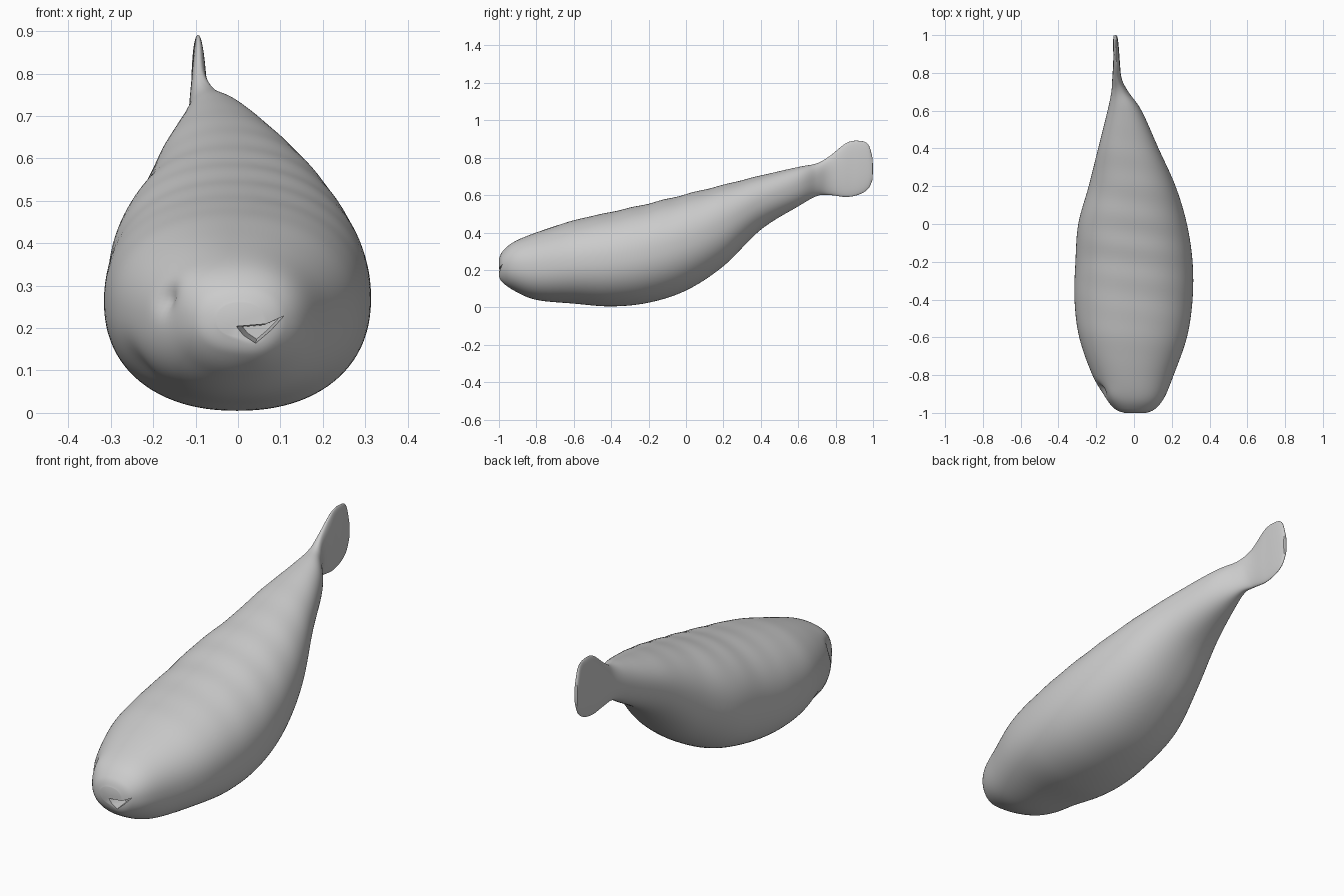
import bpy, bmesh, math
from mathutils import Vector

default = bpy.data.objects.get("Cube")
if default:
    bpy.data.objects.remove(default, do_unlink=True)

grey = bpy.data.materials.new("plain grey")
grey.use_nodes = True
colour = (0.6, 0.6, 0.6, 1)
grey.diffuse_color = colour
grey.node_tree.nodes["Principled BSDF"].inputs["Base Color"].default_value = colour

SIDES, STEPS = 96, 8

# Body outline: y, right edge x, left edge x, underside z, back z
stations = [
    (-1, -.05, .06, .18, .26),
    (-.98, -.1, .11, .14, .3),
    (-.92, -.15, .16, .09, .35),
    (-.8, -.22, .21, .04, .4),
    (-.6, -.29, .28, .02, .465),
    (-.4, -.315, .31, .005, .51),
    (-.2, -.31, .31, .025, .555),
    (0, -.295, .28, .09, .605),
    (.2, -.24, .22, .22, .655),
    (.4, -.19, .13, .415, .705),
    (.6, -.14, .04, .54, .75),
    (.7, -.12, -.03, .595, .77),
    (.77, -.115, -.065, .6, .81),
    (.86, -.11, -.075, .59, .88),
    (.93, -.11, -.08, .605, .89),
    (.975, -.11, -.085, .635, .87),
    (.997, -.108, -.09, .68, .8),
]


def smooth_curve(points, steps):
    """Catmull-Rom samples through a list of tuples."""
    pts = [points[0]] + points + [points[-1]]
    out = []
    for a, b, c, d in zip(pts, pts[1:], pts[2:], pts[3:]):
        for k in range(steps):
            t = k / steps
            out.append([q + t / 2 * (r - p + t * (2 * p - 5 * q + 4 * r - s
                        + t * (3 * (q - r) + s - p)))
                        for p, q, r, s in zip(a, b, c, d)])
    return out + [list(points[-1])]


def soft_power(v, n=2.2):
    return math.copysign(abs(v) ** (2 / n), v)


def ring(bm, y, x0, x1, z0, z1):
    """Rounded cross-section, slightly fuller than an ellipse."""
    verts = []
    for k in range(SIDES):
        a = 2 * math.pi * k / SIDES
        x = (x0 + x1) / 2 + (x1 - x0) / 2 * soft_power(math.cos(a))
        z = (z0 + z1) / 2 + (z1 - z0) / 2 * soft_power(math.sin(a))
        # faint wrinkles across the back
        fade = max(0, math.sin(a)) * max(0, 1 - abs(y + .1) / .7)
        z += .002 * fade * math.sin(38 * y + 5 * x)
        verts.append(bm.verts.new((x, y, z)))
    return verts


def make_object(name, bm):
    bmesh.ops.recalc_face_normals(bm, faces=bm.faces)
    mesh = bpy.data.meshes.new(name)
    bm.to_mesh(mesh)
    bm.free()
    mesh.materials.append(grey)
    obj = bpy.data.objects.new(name, mesh)
    bpy.context.collection.objects.link(obj)
    return obj


# Body and tail fin as one continuous skin
bm = bmesh.new()
rings = [ring(bm, *s) for s in smooth_curve(stations, STEPS)]
for a, b in zip(rings, rings[1:]):
    for k in range(SIDES):
        n = (k + 1) % SIDES
        bm.faces.new((a[k], a[n], b[n], b[k]))
for end, y in ((rings[0], -1), (rings[-1], 1)):
    tip = bm.verts.new(sum((v.co for v in end), Vector()) / SIDES)
    tip.co.y = y
    for k in range(SIDES):
        bm.faces.new((end[k], end[(k + 1) % SIDES], tip))
bmesh.ops.recalc_face_normals(bm, faces=bm.faces)
bm.normal_update()

# Soft dents and bumps: eye pit, brow, cheek hollow, lower lip
dents = [((-.17, -.88, .27), .035, -.02),
         ((-.13, -.92, .32), .06, .008),
         ((-.23, -.66, .1), .07, -.012),
         ((.05, -.98, .15), .05, .008)]
for v in bm.verts:
    push = sum(depth * math.exp(-((v.co - Vector(c)).length / r) ** 2)
               for c, r, depth in dents)
    v.co += v.normal * push
    v.co.y = max(-1, v.co.y)
    v.co.z = max(0, v.co.z)
body = make_object("fish_body", bm)

# Mouth opening: a crooked triangular notch tapering inward
outline = [(-.015, .205), (.07, .212), (.125, .237), (.085, .195), (.04, .157), (.005, .18)]
bm = bmesh.new()
front = [bm.verts.new((x, -1.05, z)) for x, z in outline]
back = [bm.verts.new((.05 + (x - .05) * .6, -.93, .2 + (z - .2) * .6)) for x, z in outline]
bm.faces.new(front)
bm.faces.new(back)
for k in range(len(outline)):
    n = (k + 1) % len(outline)
    bm.faces.new((front[k], front[n], back[n], back[k]))
cutter = make_object("mouth_cutter", bm)
cutter.hide_render = True

bpy.context.view_layer.objects.active = body
body.select_set(True)
cut = body.modifiers.new("mouth", 'BOOLEAN')
cut.operation = 'DIFFERENCE'
cut.solver = 'EXACT'
cut.object = cutter
bpy.ops.object.modifier_apply(modifier=cut.name)
bpy.data.objects.remove(cutter, do_unlink=True)
bpy.ops.object.shade_smooth_by_angle(angle=math.radians(40))
